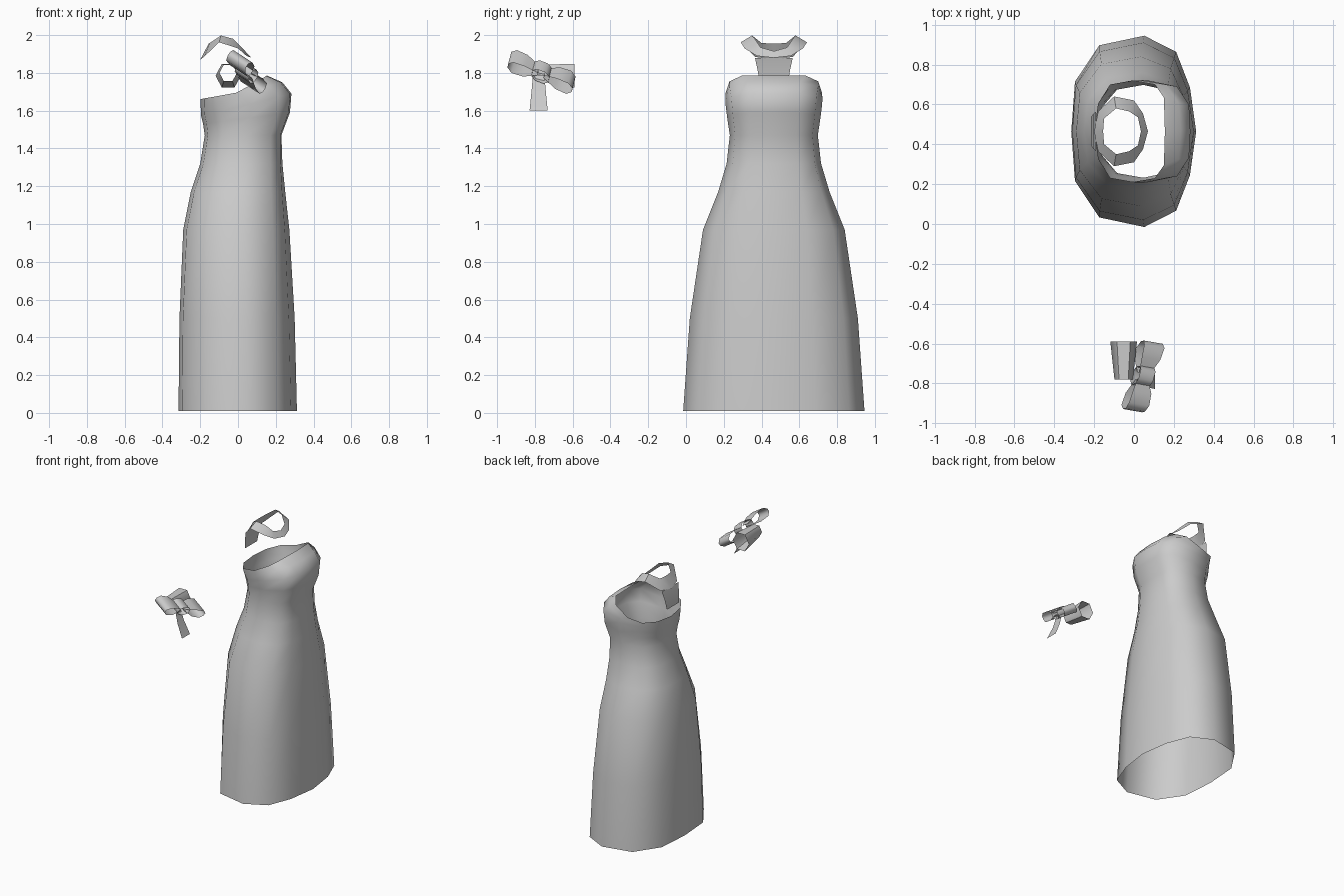
import bpy, math
from mathutils import Vector

if "Cube" in bpy.data.objects:
    bpy.data.objects.remove(bpy.data.objects["Cube"])

fabric = bpy.data.materials.new("grey_fabric")
fabric.use_nodes = True
GREY = (0.6, 0.6, 0.6, 1)
fabric.diffuse_color = GREY
fabric.node_tree.nodes["Principled BSDF"].inputs["Base Color"].default_value = GREY
MID = 0.465  # centre line of the garment along y


def loft(name, rows, closed, angle=60):
    """Skin a list of equal-length point rows into one open sheet."""
    n = len(rows[0])
    verts = [p for row in rows for p in row]
    faces = []
    for r in range(len(rows) - 1):
        for i in range(n if closed else n - 1):
            j = (i + 1) % n
            faces.append((r * n + i, r * n + j, (r + 1) * n + j, (r + 1) * n + i))
    mesh = bpy.data.meshes.new(name)
    mesh.from_pydata(verts, [], faces)
    mesh.materials.append(fabric)
    obj = bpy.data.objects.new(name, mesh)
    bpy.context.collection.objects.link(obj)
    bpy.ops.object.select_all(action="DESELECT")
    obj.select_set(True)
    bpy.context.view_layer.objects.active = obj
    bpy.ops.object.shade_smooth_by_angle(angle=math.radians(angle))
    return obj


def both_sides(half):
    """Mirror a half ring (front to back) across the centre line."""
    other = [(x, -y, z) for x, y, z in half[-2:0:-1]]
    return [(x, y + MID, z) for x, y, z in half + other]


# Gown: twelve-sided rings, boxier towards the bodice, slanted at the bust
hem_shape = [(1, 0), (.9, .46), (.68, .83), (.17, 1), (-.55, .9), (-.94, .52), (-1, 0)]
top_shape = [(1, 0), (.97, .52), (.72, .88), (.1, 1), (-.55, .9), (-.92, .52), (-1, 0)]
# height, back x, front x, half depth, bodice blend, front rise
rings = [(.01, -.315, .312, .48, 0, 0), (.5, -.31, .3, .445, 0, 0),
         (.97, -.29, .272, .375, .2, 0), (1.17, -.25, .25, .295, .5, 0),
         (1.32, -.2, .235, .25, .8, 0), (1.47, -.176, .23, .233, 1, 0),
         (1.56, -.185, .275, .247, 1, .03), (1.63, -.195, .283, .256, 1, .06)]
rows = []
for z, back, front, depth, blend, rise in rings:
    half = []
    for (hu, hv), (tu, tv) in zip(hem_shape, top_shape):
        u, v = hu + (tu - hu) * blend, hv + (tv - hv) * blend
        half.append(((front + back) / 2 + u * (front - back) / 2, v * depth, z + rise * u))
    rows.append(both_sides(half))
rows.append(both_sides([(.235, 0, 1.75), (.225, .14, 1.75), (.16, .235, 1.73), (.03, .257, 1.67),
                        (-.11, .235, 1.645), (-.18, .14, 1.635), (-.198, 0, 1.63)]))
rows.append(both_sides([(.155, 0, 1.785), (.15, .17, 1.785), (.105, .235, 1.755), (-.01, .255, 1.695),
                        (-.12, .235, 1.675), (-.18, .14, 1.665), (-.2, 0, 1.66)]))
loft("gown", rows, True)

# Neck collar: saddle-shaped band, high at the sides and low at the front
inner = [(.035, 0, 1.915), (.02, .07, 1.935), (-.025, .1, 1.98),
         (-.09, .115, 1.998), (-.15, .065, 1.958), (-.155, 0, 1.955)]
outer = [(.07, 0, 1.88), (.045, .09, 1.89), (0, .155, 1.93),
         (-.1, .175, 1.962), (-.18, .1, 1.885), (-.2, 0, 1.87)]
loft("neck_collar", [both_sides(inner), both_sides(outer)], True)

# Back tab hanging from the collar
loft("collar_back_tab", [[(x, MID - w, z), (x, MID + w, z)] for x, w, z in
                         [(-.19, .1, 1.88), (-.205, .087, 1.82), (-.215, .073, 1.74)]], False)

# Wrist cuff: tapered open six-sided tube
cuff = [[(-.052 + r * math.cos(math.radians(60 * k)), y, z + r * 1.08 * math.sin(math.radians(60 * k)))
         for k in range(6)] for y, r, z in [(-.59, .067, 1.785), (-.78, .046, 1.8)]]
loft("wrist_cuff", cuff, True)

# Bow axes: along the loops, across the ribbon, through its thickness
centre = Vector((.045, -.765, 1.805))
along = Vector((.045, .17, -.065))
across = Vector((.046, -.008, -.03))
thick = along.cross(across).normalized()


def bow_row(t, h, w):
    p = centre + along * t + thick * h
    return [p - across * w, p + across * w]


for side, label in ((-1, "front"), (1, "back")):
    path = [(.1, .008, .6), (.5, .033, 1), (.85, .034, 1.1), (1, .012, 1.05),
            (1, -.012, 1.05), (.85, -.034, 1.1), (.5, -.033, 1), (.1, -.008, .6)]
    loft("bow_loop_" + label, [bow_row(side * t, h, w) for t, h, w in path], False)

# Knot wrapped round the middle of the bow
wrap = [(-.26, .018), (-.13, .036), (.13, .036), (.26, .018),
        (.26, -.018), (.13, -.036), (-.13, -.036), (-.26, -.018)]
knot = [[centre + along * t + thick * h + across * w for t, h in wrap] for w in (-.8, .8)]
loft("bow_knot", knot, True)

# Ribbon tail
loft("bow_tail", [[(x, -.78 - w, z), (x, -.78 + w, z)] for x, w, z in
                  [(.035, .03, 1.79), (.06, .038, 1.7), (.105, .048, 1.6)]], False)
